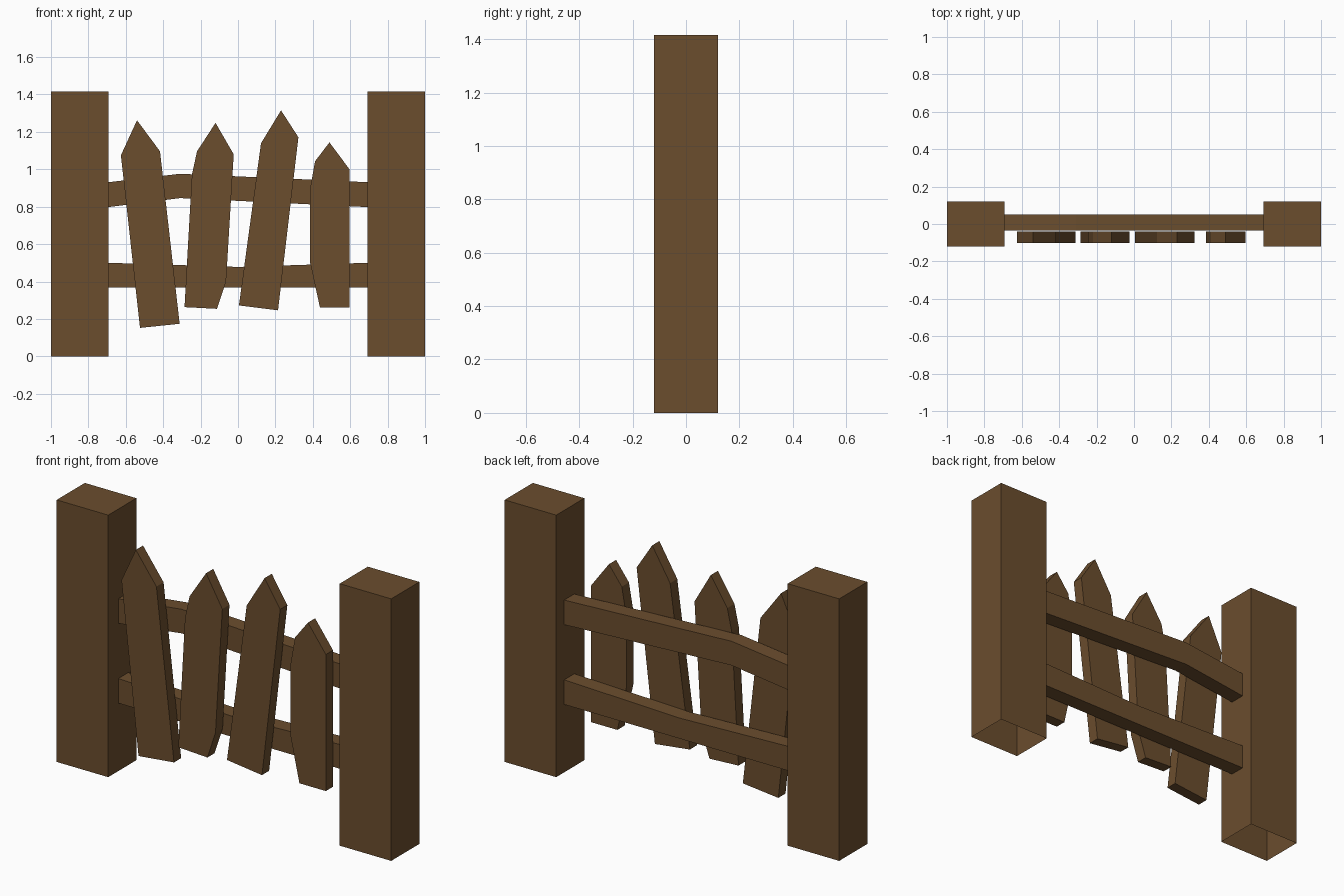
import bpy
import bmesh

if "Cube" in bpy.data.objects:
    bpy.data.objects.remove(bpy.data.objects["Cube"])

wood = bpy.data.materials.new("brown_wood")
wood.diffuse_color = (0.147, 0.075, 0.027, 1)
wood.use_nodes = True
wood.node_tree.nodes["Principled BSDF"].inputs["Base Color"].default_value = wood.diffuse_color


def finish(name, bm):
    bmesh.ops.recalc_face_normals(bm, faces=bm.faces[:])
    mesh = bpy.data.meshes.new(name)
    bm.to_mesh(mesh)
    bm.free()
    mesh.materials.append(wood)
    obj = bpy.data.objects.new(name, mesh)
    bpy.context.collection.objects.link(obj)
    return obj


def board(name, outline, y0, y1):
    """Extrude an x/z outline from y0 to y1."""
    bm = bmesh.new()
    face = bm.faces.new([bm.verts.new((x, y0, z)) for x, z in outline])
    ext = bmesh.ops.extrude_face_region(bm, geom=[face], use_keep_orig=True)
    for v in ext["geom"]:
        if isinstance(v, bmesh.types.BMVert):
            v.co.y = y1
    return finish(name, bm)


# Posts: square hollow-bottomed blocks
for side, label in ((-1, "left"), (1, "right")):
    bm = bmesh.new()
    bmesh.ops.create_cube(bm, size=1)
    for v in bm.verts:
        v.co.x = v.co.x * 0.308 + side * 0.846
        v.co.y *= 0.24
        v.co.z = (v.co.z + 0.5) * 1.416
    bm.normal_update()
    bottom = [f for f in bm.faces if f.normal.z < -0.5]
    post = finish  # normals are consistent before the bottom is opened
    bmesh.ops.delete(bm, geom=bottom, context='FACES_ONLY')
    post(label + "_post", bm)

# Rails: bent planks running between the posts
board("upper_rail", [(-0.692, 0.798), (-0.31, 0.846), (0.692, 0.798),
                     (0.692, 0.931), (-0.31, 0.976), (-0.692, 0.931)], -0.034, 0.052)
board("lower_rail", [(-0.692, 0.367), (0, 0.367), (0.692, 0.367),
                     (0.692, 0.5), (0, 0.478), (-0.692, 0.5)], -0.034, 0.052)

# Pickets: crooked pointed boards, left to right
pickets = [
    [(-0.54, 1.262), (-0.417, 1.096), (-0.312, 0.174), (-0.524, 0.152), (-0.626, 1.075)],
    [(-0.12, 1.248), (-0.023, 1.08), (-0.064, 0.40), (-0.112, 0.254),
     (-0.286, 0.263), (-0.246, 0.973), (-0.219, 1.096)],
    [(0.23, 1.315), (0.323, 1.171), (0.214, 0.246), (0.005, 0.272), (0.123, 1.139)],
    [(0.489, 1.144), (0.596, 1.0), (0.596, 0.262), (0.438, 0.262),
     (0.385, 0.503), (0.385, 0.893), (0.412, 1.043)],
]
for i, outline in enumerate(pickets):
    board(f"picket_{i + 1}", outline, -0.101, -0.04)
